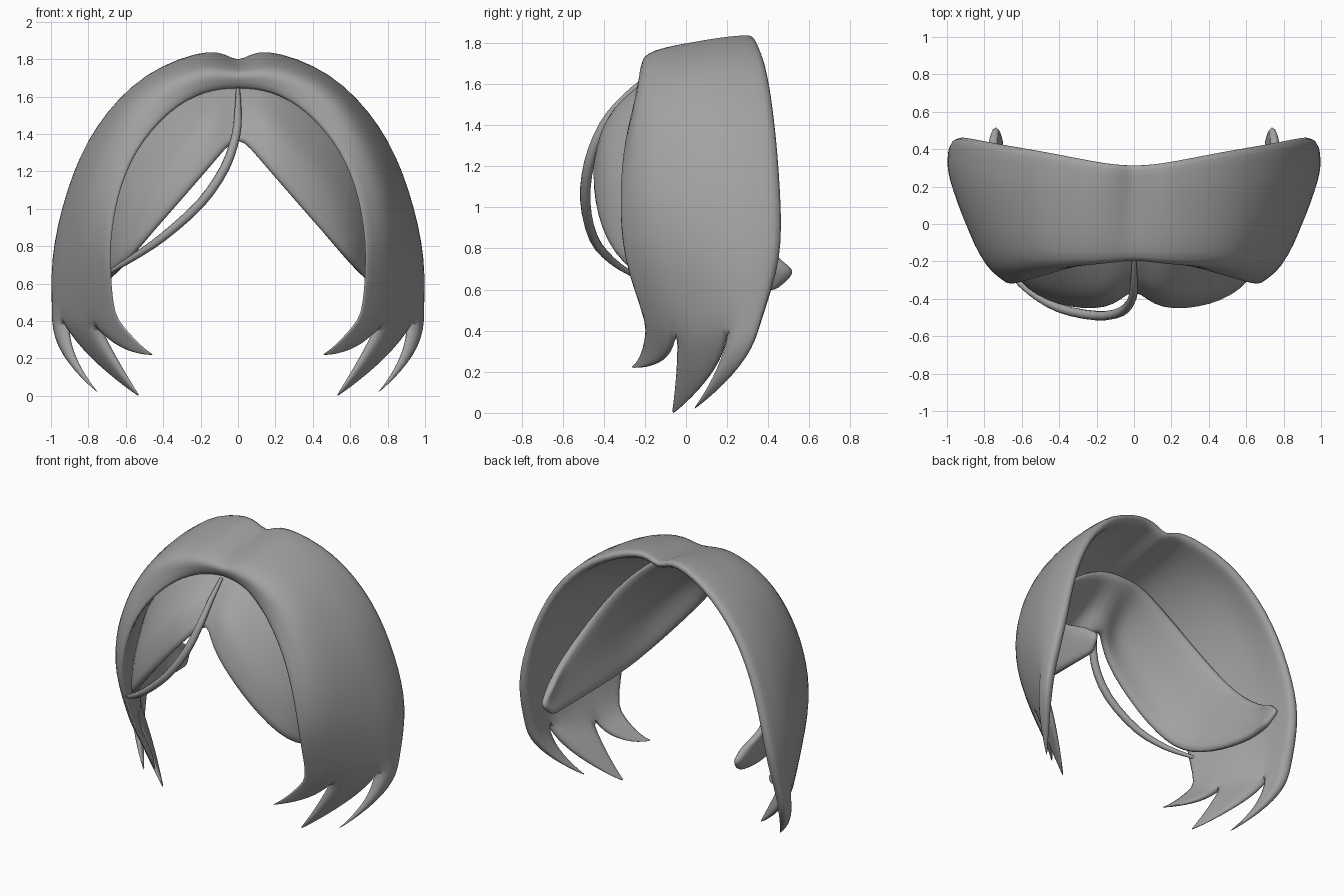
import bpy
import bmesh
from mathutils import Vector

if "Cube" in bpy.data.objects:
    bpy.data.objects.remove(bpy.data.objects["Cube"])

hair = bpy.data.materials.new("hair_grey")
hair.use_nodes = True
colour = (0.36, 0.36, 0.36, 1)
hair.diffuse_color = colour
hair.node_tree.nodes["Principled BSDF"].inputs["Base Color"].default_value = colour


def smooth_path(points, steps):
    """Catmull-Rom points through the given path."""
    pts = [Vector(p) for p in points]
    pts = [2 * pts[0] - pts[1]] + pts + [2 * pts[-1] - pts[-2]]
    result = []
    for a, b, c, d in zip(pts, pts[1:], pts[2:], pts[3:]):
        for i in range(steps):
            t = i / steps
            result.append(b + (c - a) * t / 2
                          + (2 * a - 5 * b + 4 * c - d) * t * t / 2
                          + (3 * b - a - 3 * c + d) * t ** 3 / 2)
    return result + [pts[-2]]


def loft(rails, along, across):
    """Rows of points spanning a set of matching rails."""
    rails = [smooth_path(rail, along) for rail in rails]
    return [smooth_path(row, across) for row in zip(*rails)]


def add_sheet(bm, rows):
    grid = [[bm.verts.new(p) for p in row] for row in rows]
    for upper, lower in zip(grid, grid[1:]):
        for i in range(len(upper) - 1):
            bm.faces.new((upper[i], lower[i], lower[i + 1], upper[i + 1]))


def finish(name, bm, thickness=0):
    """Mirrored and rounded part; open sheets are given a thickness."""
    bmesh.ops.remove_doubles(bm, verts=bm.verts, dist=0.0005)
    mesh = bpy.data.meshes.new(name)
    bm.to_mesh(mesh)
    bm.free()
    mesh.materials.append(hair)
    for face in mesh.polygons:
        face.use_smooth = True
    obj = bpy.data.objects.new(name, mesh)
    bpy.context.collection.objects.link(obj)
    mirror = obj.modifiers.new("both_sides", 'MIRROR')
    mirror.use_clip = True
    if thickness:
        solid = obj.modifiers.new("thickness", 'SOLIDIFY')
        solid.thickness = thickness
        solid.offset = -1
    obj.modifiers.new("rounding", 'SUBSURF').levels = 1


# Outer hair: rails run from the parting down the side
front_edge = [(0, -.16, 1.64), (.18, -.19, 1.61), (.36, -.25, 1.5), (.53, -.31, 1.3),
              (.63, -.34, 1.05), (.67, -.32, .75), (.65, -.21, .44)]
front_crown = [(0, -.18, 1.73), (.2, -.2, 1.75), (.48, -.2, 1.64), (.67, -.21, 1.4),
               (.79, -.2, 1.1), (.83, -.16, .78), (.8, -.05, .39)]
back_crown = [(0, .12, 1.77), (.17, .13, 1.83), (.5, .15, 1.71), (.76, .17, 1.43),
              (.91, .2, 1.1), (.99, .24, .72), (.97, .22, .42)]
back_edge = [(0, .32, 1.79), (.15, .33, 1.85), (.47, .39, 1.73), (.74, .43, 1.46),
             (.9, .46, 1.1), (.98, .46, .76), (1, .37, .44)]
# Lining: runs almost straight from the front edge to the inner back rim
lining_front = [(0, 0, 1.68), (.18, 0, 1.7), (.4, -.03, 1.59), (.6, -.05, 1.38),
                (.73, -.07, 1.08), (.77, -.06, .76), (.72, -.04, .38)]
lining_back = [(0, .17, 1.72), (.16, .18, 1.76), (.44, .2, 1.66), (.68, .21, 1.42),
               (.82, .22, 1.09), (.88, .23, .74), (.89, .2, .42)]
inner_rim = [(0, .31, 1.75), (.15, .32, 1.8), (.45, .38, 1.68), (.7, .43, 1.42),
             (.85, .46, 1.08), (.92, .46, .75), (.93, .36, .44)]
outer = loft([front_edge, front_crown, back_crown, back_edge], 2, 3)
lining = loft([front_edge, lining_front, lining_back, inner_rim], 2, 3)
bm = bmesh.new()
add_sheet(bm, [a + b[::-1] for a, b in zip(outer, lining)])

# Three pointed locks continue the lower edge: tip and bend
locks = [((.45, -.27, .22), (0, .03, -.04)),
         ((.52, -.07, -.01), (.04, .04, 0)),
         ((.74, .03, .01), (.07, .05, 0))]
for n, (tip, bend) in enumerate(locks):
    part = slice(n * 3, n * 3 + 4)
    base = outer[-1][part] + lining[-1][part][::-1]
    base.append(base[0])
    centre = (base[0] + base[3]) / 2
    rows = []
    for t in (0, .2, .4, .6, .8, .93, 1):
        middle = centre.lerp(Vector(tip), t) + Vector(bend) * 4 * t * (1 - t)
        rows.append([middle + (p - centre) * (1 - t ** 2) for p in base])
    add_sheet(bm, rows)
finish("outer_hair", bm)

# Swept fringe: joins the lining, ends in a rounded rear lobe
fringe_lower = [(0, -.36, 1.4), (.15, -.46, 1.23), (.4, -.44, .95), (.61, -.32, .72),
                (.71, -.08, .62), (.75, .25, .58), (.73, .45, .59)]
fringe_middle = [(0, -.26, 1.53), (.17, -.38, 1.46), (.43, -.37, 1.21), (.63, -.25, .97),
                 (.75, 0, .82), (.79, .3, .72), (.76, .53, .68)]
fringe_upper = [(0, -.12, 1.68), (.19, -.13, 1.66), (.42, -.13, 1.52), (.64, -.06, 1.28),
                (.77, .08, 1.03), (.81, .28, .85), (.76, .45, .77)]
bm = bmesh.new()
add_sheet(bm, loft([fringe_lower, fringe_middle, fringe_upper], 2, 3))
finish("swept_fringe", bm, 0.05)

# Loose strand falling across the right side, thin at both ends
path = smooth_path([(0, -.18, 1.64), (0, -.3, 1.53), (-.01, -.4, 1.4), (-.07, -.47, 1.22),
                    (-.2, -.49, 1.03), (-.4, -.45, .85), (-.56, -.36, .74),
                    (-.69, -.24, .66)], 3)
curve = bpy.data.curves.new("loose_strand", 'CURVE')
curve.dimensions = '3D'
curve.bevel_depth = 0.026
curve.bevel_resolution = 2
curve.use_fill_caps = True
spline = curve.splines.new('POLY')
spline.points.add(len(path) - 1)
for i, (point, p) in enumerate(zip(spline.points, path)):
    t = i / (len(path) - 1)
    point.co = (*p, 1)
    point.radius = .4 + 2.4 * t * (1 - t)
spline.use_smooth = True
curve.materials.append(hair)
strand = bpy.data.objects.new("loose_strand", curve)
bpy.context.collection.objects.link(strand)
